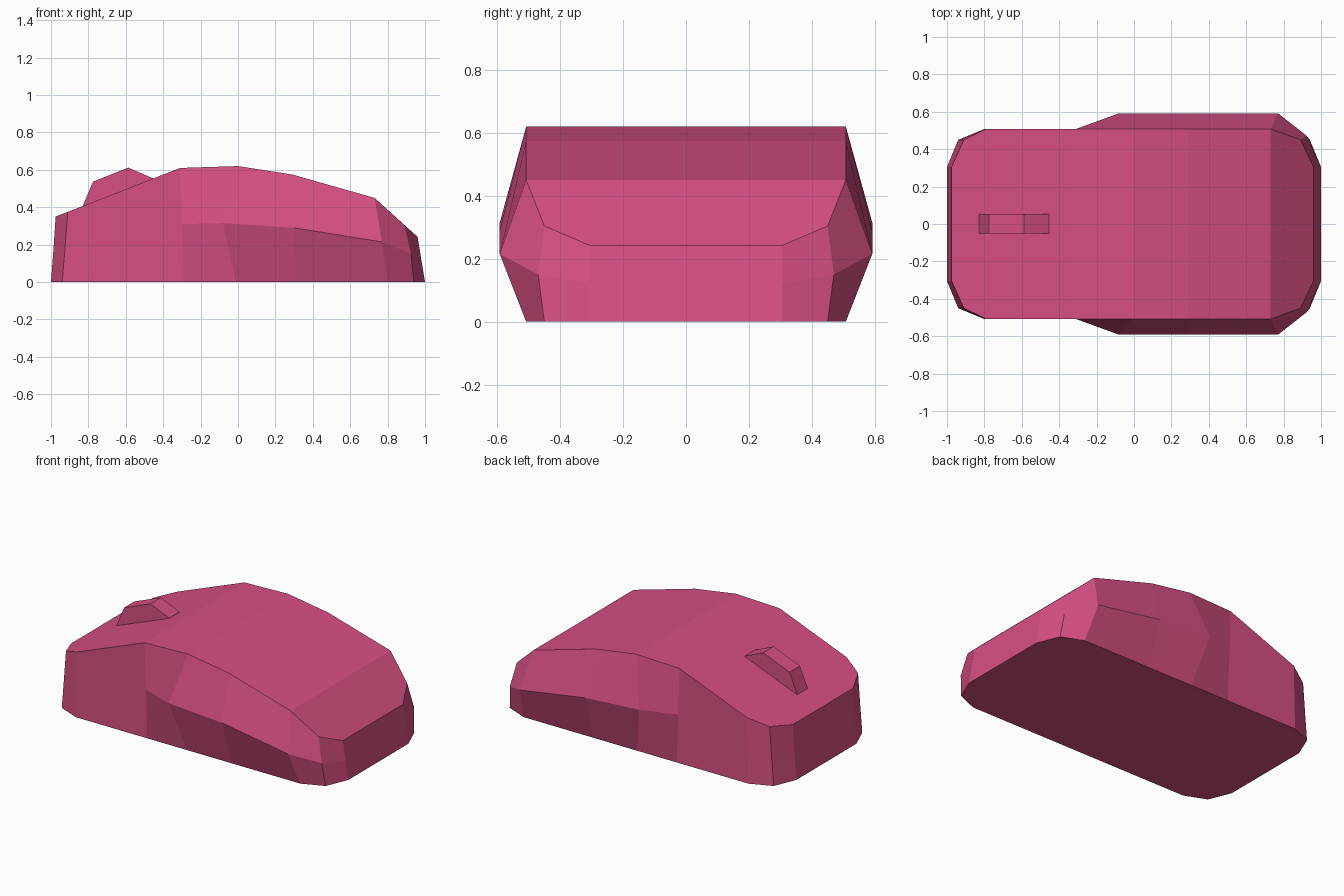
import bpy, bmesh

if "Cube" in bpy.data.objects:
    bpy.data.objects.remove(bpy.data.objects["Cube"])

pink = bpy.data.materials.new("pink plastic")
pink.diffuse_color = (0.67, 0.078, 0.23, 1)
pink.use_nodes = True
pink.node_tree.nodes["Principled BSDF"].inputs["Base Color"].default_value = pink.diffuse_color


def finish(name, bm):
    bmesh.ops.recalc_face_normals(bm, faces=bm.faces)
    mesh = bpy.data.meshes.new(name)
    bm.to_mesh(mesh)
    bm.free()
    mesh.materials.append(pink)
    obj = bpy.data.objects.new(name, mesh)
    bpy.context.collection.objects.link(obj)
    return obj


# Half outline of the shell, nose to tail: top, waist and base point of each rib
ribs = [
    [(-0.975, 0.305, 0.35), (-0.987, 0.305, 0.17), (-1.0, 0.305, 0)],
    [(-0.91, 0.45, 0.375), (-0.925, 0.45, 0.18), (-0.94, 0.45, 0)],
    [(-0.79, 0.508, 0.422), (-0.795, 0.508, 0.21), (-0.80, 0.508, 0)],
    [(-0.31, 0.508, 0.61), (-0.30, 0.508, 0.31), (-0.29, 0.508, 0)],
    [(0.0, 0.508, 0.62), (-0.08, 0.592, 0.315), (-0.01, 0.508, 0)],
    [(0.29, 0.508, 0.575), (0.30, 0.592, 0.29), (0.31, 0.508, 0)],
    [(0.73, 0.508, 0.45), (0.77, 0.592, 0.215), (0.80, 0.508, 0)],
    [(0.89, 0.45, 0.304), (0.925, 0.47, 0.15), (0.94, 0.45, 0)],
    [(0.96, 0.305, 0.242), (0.98, 0.305, 0.12), (1.0, 0.305, 0)],
]

# Shell: mirrored ribs joined by side panels, top panels and a flat base
bm = bmesh.new()
left, right = [[[bm.verts.new((x, s * y, z)) for x, y, z in rib] for rib in ribs]
               for s in (1, -1)]
for side in (left, right):
    for a, b in zip(side, side[1:]):
        for k in range(2):
            bm.faces.new((a[k], b[k], b[k + 1], a[k + 1]))
for i in (0, -1):
    for k in range(2):
        bm.faces.new((left[i][k], left[i][k + 1], right[i][k + 1], right[i][k]))
for i, j in ((0, 3), (3, 4), (4, 5), (5, 6), (6, 8)):
    bm.faces.new([r[0] for r in left[i:j + 1]] + [r[0] for r in right[i:j + 1]][::-1])
bm.faces.new([r[2] for r in left] + [r[2] for r in right][::-1])
finish("mouse_shell", bm)

# Scroll wheel: faceted profile extruded across the centre line
profile = [(-0.83, 0.38), (-0.83, 0.407), (-0.775, 0.537), (-0.587, 0.612),
           (-0.455, 0.555), (-0.455, 0.52)]
bm = bmesh.new()
face = bm.faces.new([bm.verts.new((x, -0.052, z)) for x, z in profile])
ext = bmesh.ops.extrude_face_region(bm, geom=[face])
bmesh.ops.translate(bm, vec=(0, 0.106, 0),
                    verts=[v for v in ext["geom"] if isinstance(v, bmesh.types.BMVert)])
finish("scroll_wheel", bm)
